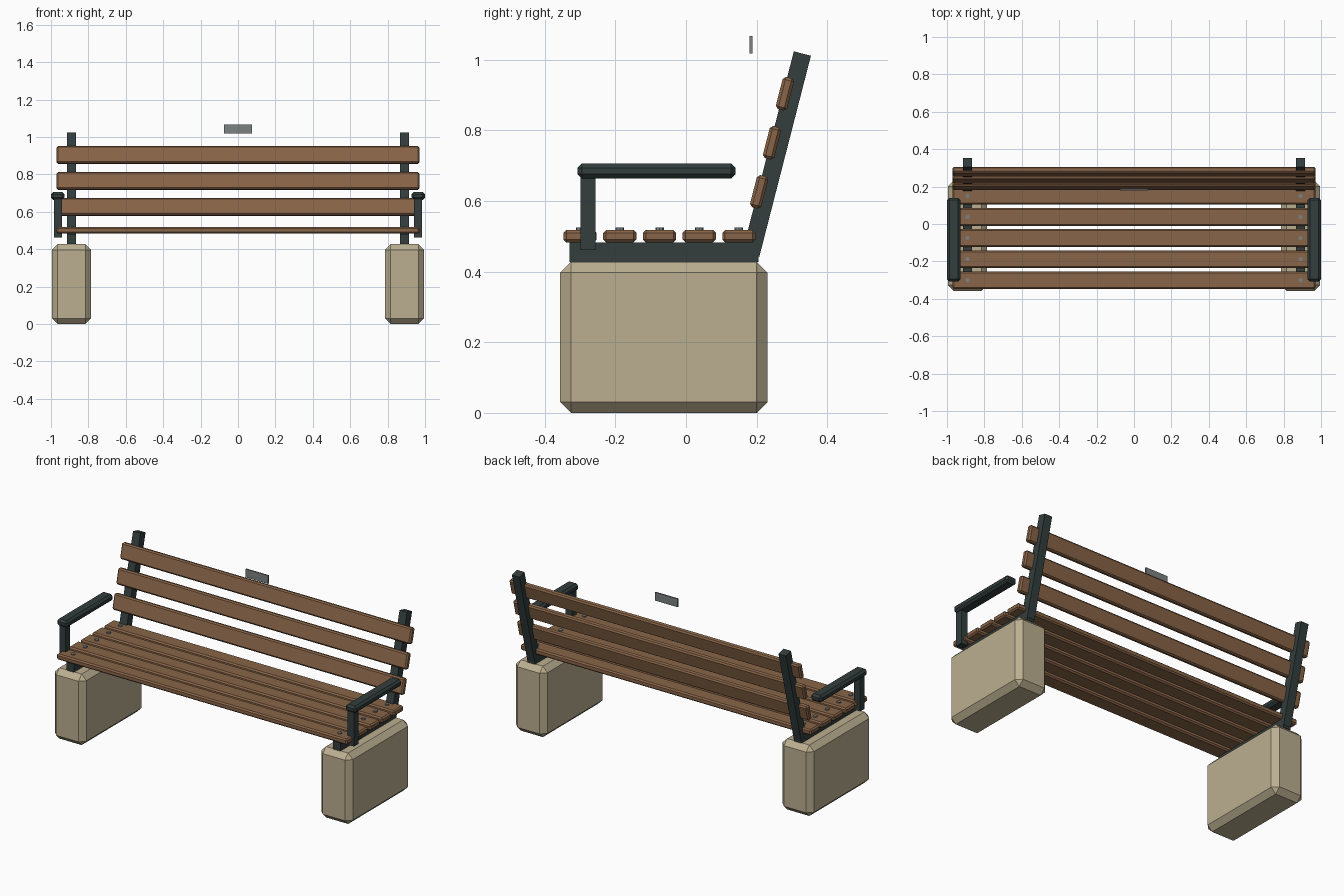
import bpy, bmesh, math
from mathutils import Matrix

if "Cube" in bpy.data.objects:
    bpy.data.objects.remove(bpy.data.objects["Cube"])


def material(name, rgb):
    m = bpy.data.materials.new(name)
    m.diffuse_color = (*rgb, 1)
    m.use_nodes = True
    m.node_tree.nodes["Principled BSDF"].inputs["Base Color"].default_value = m.diffuse_color
    return m


concrete = material("concrete", (0.50, 0.43, 0.28))
wood = material("brown_wood", (0.25, 0.13, 0.065))
steel = material("dark_steel", (0.033, 0.047, 0.047))
metal = material("grey_metal", (0.20, 0.22, 0.22))


def finish(name, bm, loc, tilt, mat):
    me = bpy.data.meshes.new(name)
    bm.to_mesh(me)
    bm.free()
    me.materials.append(mat)
    ob = bpy.data.objects.new(name, me)
    ob.location = loc
    ob.rotation_euler = (-tilt, 0, 0)
    bpy.context.collection.objects.link(ob)
    return ob


def box(name, loc, size, mat, chamfer=0, tilt=0):
    bm = bmesh.new()
    bmesh.ops.create_cube(bm, size=1, matrix=Matrix.Diagonal((*size, 1)))
    if chamfer:
        bmesh.ops.bevel(bm, geom=bm.edges[:], offset=chamfer, segments=1,
                        affect='EDGES', profile=0.5)
    return finish(name, bm, loc, tilt, mat)


def bolt(name, loc):
    bm = bmesh.new()
    bmesh.ops.create_cone(bm, cap_ends=True, segments=8, radius1=0.012,
                          radius2=0.012, depth=0.012)
    return finish(name, bm, loc, 0, metal)


TILT = math.radians(14.4)
SEAT_Y = [-0.30 + 0.1125 * i for i in range(5)]

# concrete feet, steel frames and armrests on both sides
for s, side in ((-1, "left"), (1, "right")):
    x = 0.89 * s
    box(f"{side}_concrete_foot", (x, -0.063, 0.214), (0.21, 0.588, 0.428), concrete, 0.031)
    box(f"{side}_seat_rail", (x, -0.0625, 0.455), (0.05, 0.535, 0.055), steel)
    box(f"{side}_back_post", (x, 0.2565, 0.733), (0.05, 0.05, 0.588), steel, 0, TILT)
    box(f"{side}_arm_post", (0.9625 * s, -0.278, 0.567), (0.042, 0.042, 0.21), steel)
    box(f"{side}_armrest", (0.964 * s, -0.0835, 0.685), (0.071, 0.447, 0.042), steel, 0.012)
    for i, y in enumerate(SEAT_Y):
        bolt(f"{side}_bolt_{i + 1}", (x, y, 0.519))

# seat slats
for i, y in enumerate(SEAT_Y):
    box(f"seat_slat_{i + 1}", (0, y, 0.5005), (1.94, 0.094, 0.035), wood, 0.008)

# back slats, following the tilt of the posts
for i in range(3):
    box(f"back_slat_{i + 1}", (0, 0.207 + 0.0365 * i, 0.626 + 0.139 * i),
        (1.94, 0.033, 0.094), wood, 0.008, TILT)

# small plaque above the back
box("plaque", (0, 0.184, 1.043), (0.15, 0.008, 0.05), metal)
